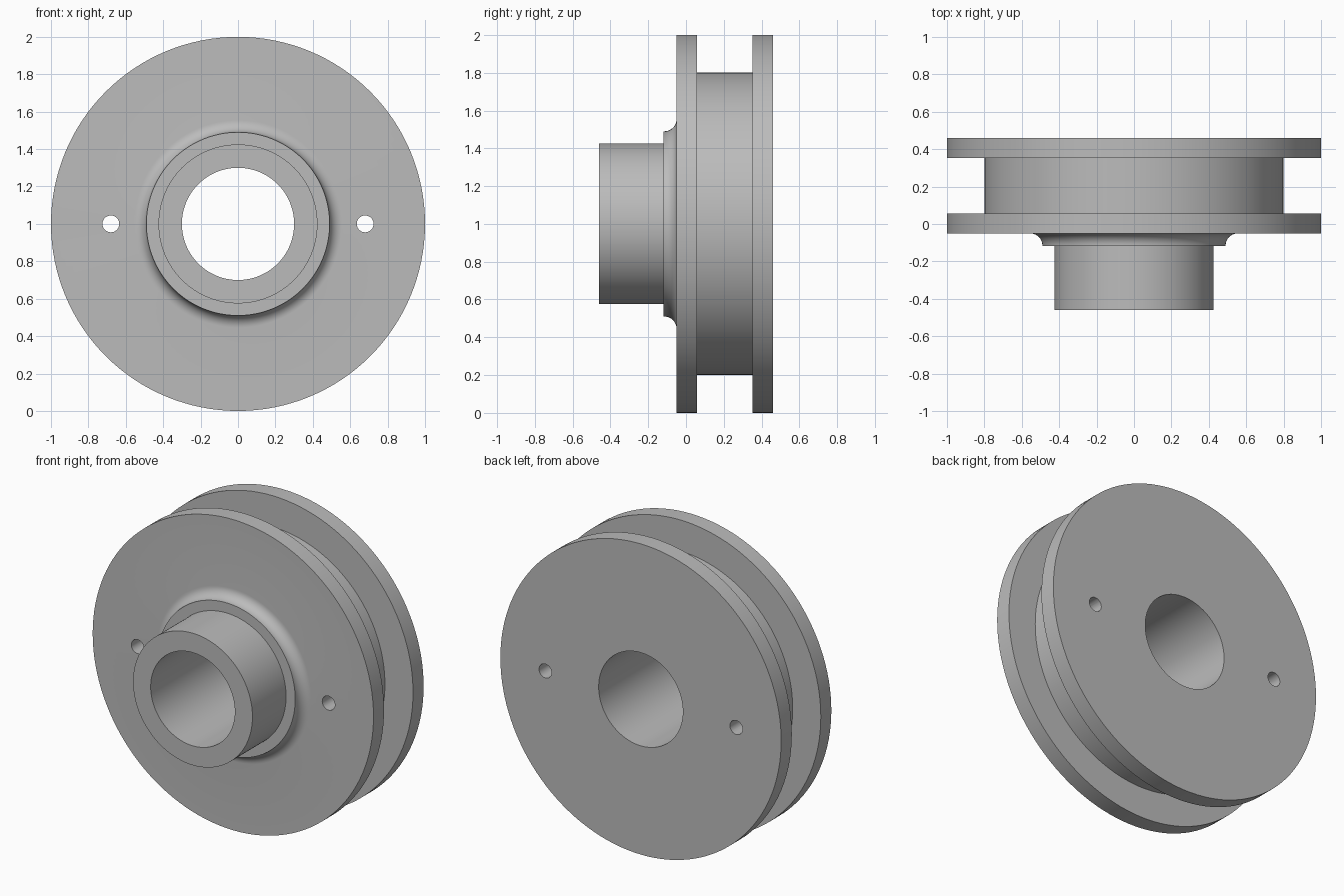
import bpy, bmesh, math
from mathutils import Matrix, Vector

cube = bpy.data.objects.get("Cube")
if cube:
    bpy.data.objects.remove(cube, do_unlink=True)

SEGMENTS = 128
AXIS_Z = 1.0

grey = bpy.data.materials.new("plain grey")
grey.use_nodes = True
colour = (0.5, 0.5, 0.5, 1)
grey.diffuse_color = colour
grey.node_tree.nodes["Principled BSDF"].inputs["Base Color"].default_value = colour


def add_object(name, bm):
    bmesh.ops.recalc_face_normals(bm, faces=bm.faces)
    mesh = bpy.data.meshes.new(name)
    bm.to_mesh(mesh)
    bm.free()
    obj = bpy.data.objects.new(name, mesh)
    obj.data.materials.append(grey)
    bpy.context.collection.objects.link(obj)
    return obj


def lathe(name, profile):
    """Spin a closed (radius, y) profile around the front-to-back axis."""
    bm = bmesh.new()
    verts = [bm.verts.new((r, y, AXIS_Z)) for r, y in profile]
    edges = [bm.edges.new((v, verts[i - 1])) for i, v in enumerate(verts)]
    bmesh.ops.spin(bm, geom=verts + edges, cent=(0, 0, AXIS_Z), axis=(0, 1, 0),
                   angle=math.tau, steps=SEGMENTS, use_merge=True)
    bmesh.ops.remove_doubles(bm, verts=bm.verts, dist=1e-5)
    return add_object(name, bm)


# Concave fillet between the collar and the front flange
FILLET = 0.065
fillet = [(0.555 - FILLET * math.cos(a), -0.115 + FILLET * math.sin(a))
          for a in (math.pi / 2 * i / 10 for i in range(11))]

# Hub, collar, two flanges and the groove between them, around an open bore
profile = [(0.30, -0.46), (0.425, -0.46), (0.425, -0.118), (0.49, -0.118)]
profile += fillet
profile += [(1.0, -0.05), (1.0, 0.057), (0.80, 0.057), (0.80, 0.352),
            (1.0, 0.352), (1.0, 0.46), (0.30, 0.46)]
wheel = lathe("grooved_wheel", profile)

# Two small holes right through the wheel
bm = bmesh.new()
for side in (-1, 1):
    place = Matrix.Translation(Vector((side * 0.68, 0.2, AXIS_Z)))
    bmesh.ops.create_cone(bm, cap_ends=True, segments=32, radius1=0.045,
                          radius2=0.045, depth=1.0,
                          matrix=place @ Matrix.Rotation(math.pi / 2, 4, 'X'))
cutter = add_object("hole_cutter", bm)
cutter.hide_render = True

cut = wheel.modifiers.new("pin_holes", 'BOOLEAN')
cut.operation = 'DIFFERENCE'
cut.solver = 'EXACT'
cut.object = cutter
bpy.context.view_layer.objects.active = wheel
bpy.ops.object.select_all(action='DESELECT')
wheel.select_set(True)
bpy.ops.object.modifier_apply(modifier=cut.name)
bpy.data.objects.remove(cutter, do_unlink=True)

bpy.ops.object.shade_smooth_by_angle(angle=math.radians(30))
